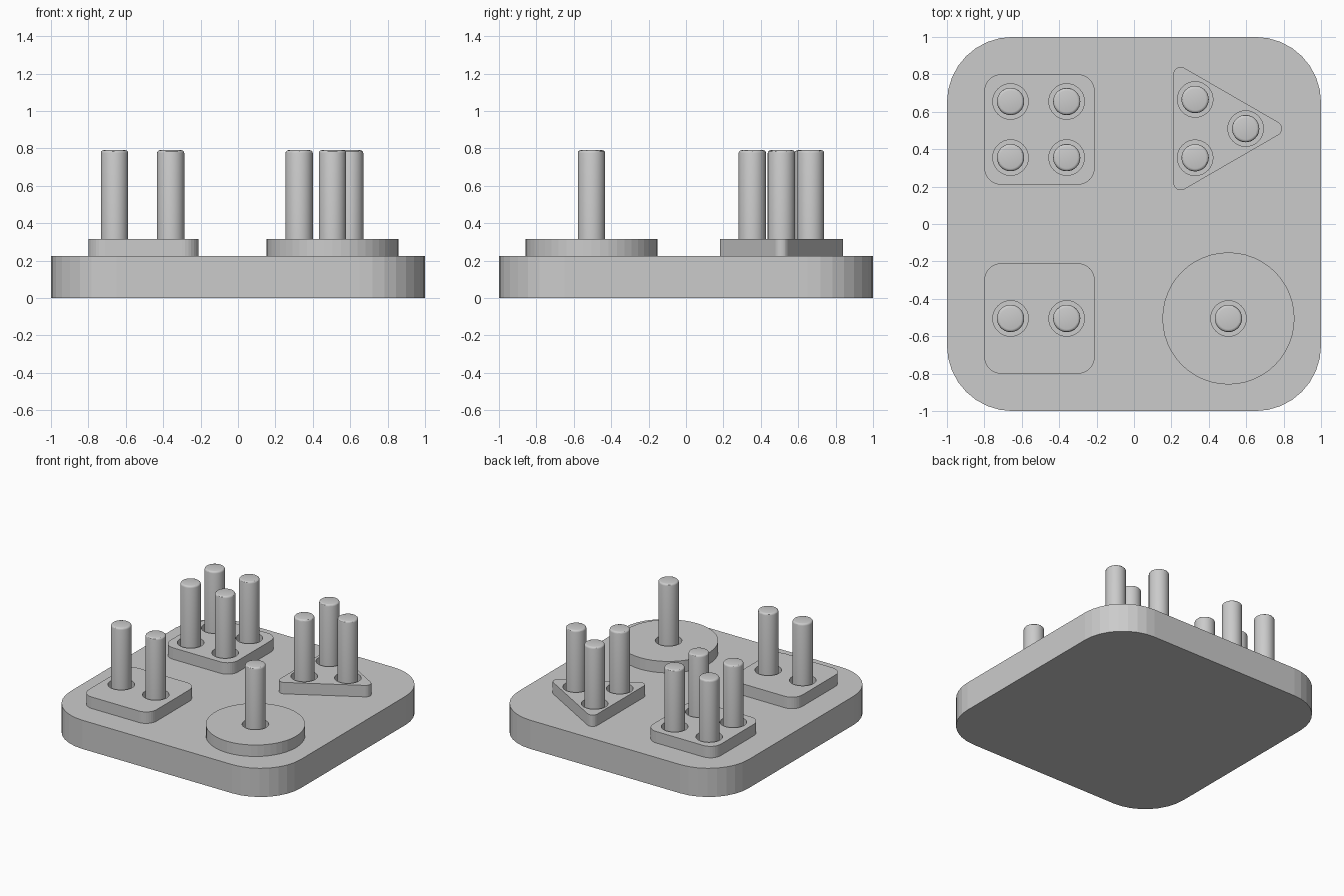
import bpy, bmesh
from math import pi, cos, sin, tau
from mathutils import Vector

cube = bpy.data.objects.get("Cube")
if cube:
    bpy.data.objects.remove(cube, do_unlink=True)

BASE_TOP, PLATE_TOP, PEG_TOP = 0.225, 0.315, 0.79
PEG_R, HOLE_R = 0.073, 0.095

grey = bpy.data.materials.new("plain_grey")
grey.use_nodes = True
colour = (0.6, 0.6, 0.6, 1)
grey.diffuse_color = colour
grey.node_tree.nodes["Principled BSDF"].inputs["Base Color"].default_value = colour


def circle(cx, cy, r, n):
    return [(cx + r * cos(tau * i / n), cy + r * sin(tau * i / n)) for i in range(n)]


def rounded_polygon(cx, cy, sides, inradius, r, turn, steps):
    """Regular polygon outline with each corner replaced by an arc."""
    reach = (inradius - r) / cos(pi / sides)
    pts = []
    for k in range(sides):
        mid = turn + tau * k / sides
        ax, ay = cx + reach * cos(mid), cy + reach * sin(mid)
        for s in range(steps + 1):
            a = mid + (s / steps - 0.5) * tau / sides
            pts.append((ax + r * cos(a), ay + r * sin(a)))
    return pts


def finish(name, bm):
    bmesh.ops.recalc_face_normals(bm, faces=bm.faces)
    mesh = bpy.data.meshes.new(name)
    bm.to_mesh(mesh)
    bm.free()
    mesh.materials.append(grey)
    obj = bpy.data.objects.new(name, mesh)
    bpy.context.collection.objects.link(obj)
    return obj


def slab(name, outline, holes, z0, z1):
    """Extruded outline with through holes."""
    bm = bmesh.new()
    edges = []
    for loop in [outline] + holes:
        vs = [bm.verts.new((x, y, z0)) for x, y in loop]
        edges += [bm.edges.new((vs[i - 1], vs[i])) for i in range(len(vs))]
    if holes:
        bmesh.ops.triangle_fill(bm, use_beauty=True, edges=edges, normal=(0, 0, 1))
    else:
        bm.faces.new(bm.verts)
    ext = bmesh.ops.extrude_face_region(bm, geom=bm.faces[:], use_keep_orig=True)
    top = [g for g in ext["geom"] if isinstance(g, bmesh.types.BMVert)]
    bmesh.ops.translate(bm, verts=top, vec=Vector((0, 0, z1 - z0)))
    return finish(name, bm)


def peg(name, x, y):
    """Round post with a softened top rim."""
    bm = bmesh.new()
    bmesh.ops.create_cone(bm, cap_ends=True, segments=32, radius1=PEG_R,
                          radius2=PEG_R, depth=PEG_TOP - BASE_TOP)
    bmesh.ops.translate(bm, verts=bm.verts, vec=(x, y, (PEG_TOP + BASE_TOP) / 2))
    rim = [e for e in bm.edges if all(v.co.z > PEG_TOP - 0.01 for v in e.verts)]
    bmesh.ops.bevel(bm, geom=rim, offset=0.015, segments=3, profile=0.5,
                    affect='EDGES')
    obj = finish(name, bm)
    bpy.ops.object.select_all(action='DESELECT')
    obj.select_set(True)
    bpy.context.view_layer.objects.active = obj
    bpy.ops.object.shade_smooth_by_angle(angle=pi / 6)


# Base board
slab("base_board", rounded_polygon(0, 0, 4, 1, 0.35, pi / 4, 8), [], 0, BASE_TOP)

# Shape plates, each threaded over its own pegs
C, D = 0.505, 0.15
plates = {
    "four_hole_square": (rounded_polygon(-C, C, 4, 0.295, 0.09, pi / 4, 8),
                         [(-C + i * D - 0.005, C + j * D) for i in (-1, 1) for j in (-1, 1)]),
    "two_hole_square": (rounded_polygon(-C, -C, 4, 0.295, 0.09, pi / 4, 8),
                        [(-C + i * D - 0.005, -C) for i in (-1, 1)]),
    "three_hole_triangle": (rounded_polygon(0.417, 0.51, 3, 0.207, 0.04, 0, 8),
                            circle(0.417, 0.51, 0.18, 3)),
    "one_hole_disc": (circle(C, -C, 0.353, 48), [(C, -C)]),
}
for name, (outline, spots) in plates.items():
    slab(name + "_plate", outline, [circle(x, y, HOLE_R, 32) for x, y in spots],
         BASE_TOP, PLATE_TOP)
    for i, (x, y) in enumerate(spots):
        peg(f"{name}_peg_{i + 1}", x, y)
